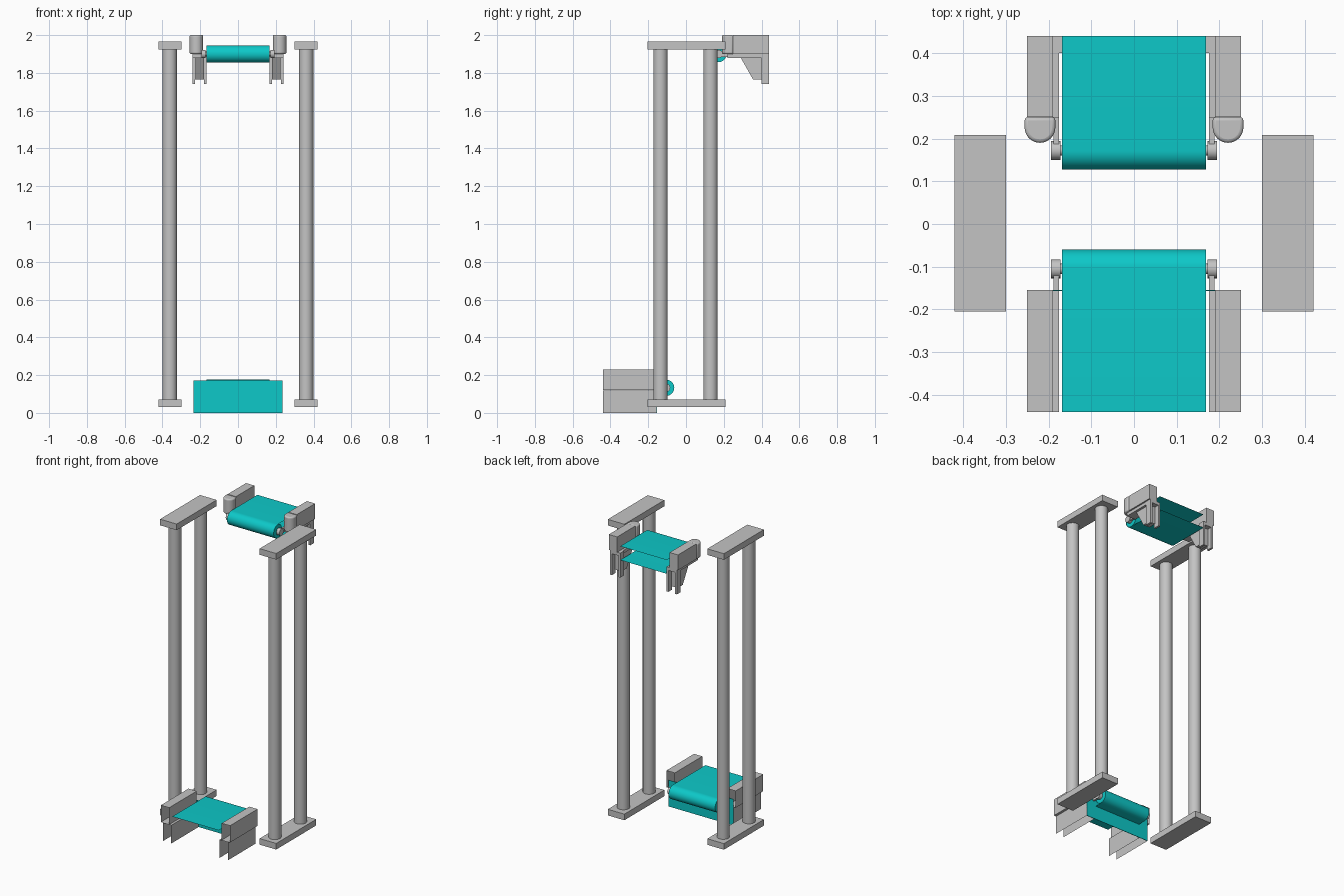
import bpy
import bmesh
import math

if "Cube" in bpy.data.objects:
    bpy.data.objects.remove(bpy.data.objects["Cube"], do_unlink=True)


def make_material(name, rgb):
    mat = bpy.data.materials.new(name)
    mat.use_nodes = True
    mat.diffuse_color = (*rgb, 1)
    mat.node_tree.nodes["Principled BSDF"].inputs["Base Color"].default_value = (*rgb, 1)
    return mat


grey = make_material("grey metal", (0.55, 0.55, 0.55))
teal = make_material("teal belt", (0.004, 0.58, 0.58))


def extrude(name, profile, axis, start, end, mat, closed=True, caps=True, smooth=False):
    """Sweep a 2D profile along an axis; the profile uses the other two axes in order."""
    bm = bmesh.new()

    def place(p, t):
        co = list(p)
        co.insert("xyz".index(axis), t)
        return bm.verts.new(co)

    a = [place(p, start) for p in profile]
    b = [place(p, end) for p in profile]
    n = len(profile)
    for i in range(n if closed else n - 1):
        j = (i + 1) % n
        bm.faces.new((a[i], a[j], b[j], b[i]))
    if closed and caps:
        bm.faces.new(a[::-1])
        bm.faces.new(b)
    bmesh.ops.recalc_face_normals(bm, faces=bm.faces)
    mesh = bpy.data.meshes.new(name)
    bm.to_mesh(mesh)
    bm.free()
    mesh.materials.append(mat)
    obj = bpy.data.objects.new(name, mesh)
    bpy.context.collection.objects.link(obj)
    if smooth:
        bpy.ops.object.select_all(action="DESELECT")
        obj.select_set(True)
        bpy.context.view_layer.objects.active = obj
        bpy.ops.object.shade_smooth_by_angle(angle=math.radians(35))
    return obj


def rect(a0, a1, b0, b1):
    return [(a0, b0), (a1, b0), (a1, b1), (a0, b1)]


def arc(ca, cb, r, start, end, steps):
    angles = [math.radians(start + (end - start) * i / steps) for i in range(steps + 1)]
    return [(ca + r * math.cos(t), cb + r * math.sin(t)) for t in angles]


def circle(ca, cb, r, steps=32):
    return arc(ca, cb, r, 0, 360, steps)[:-1]


def box(name, x, y, z, mat=grey):
    return extrude(name, rect(*x, *y), "z", *z, mat)


def mirrored(s, a, b):
    return tuple(sorted((s * a, s * b)))


UP_Y, UP_Z = 0.172, 1.90
LOW_Y, LOW_Z = -0.105, 0.133
R = 0.045

for s, side in ((1, "left"), (-1, "right")):
    # Upright frame: two posts between a foot and a head plate
    for label, z in (("foot", (0.03, 0.07)), ("head", (1.925, 1.965))):
        box(f"{side}_{label}_plate", mirrored(s, 0.30, 0.42), (-0.205, 0.208), z)
    for label, y in (("front", -0.135), ("back", 0.13)):
        extrude(f"{side}_{label}_post", circle(s * 0.361, y, 0.038), "z",
                0.07, 1.925, grey, smooth=True)

    # Lower side rail: open-ended shell over two hanging sheets
    extrude(f"{side}_lower_rail", rect(*mirrored(s, 0.19, 0.25), 0.12, 0.23), "y",
            -0.44, -0.155, grey, caps=False)
    sheet = [(s * 0.175, 0), (s * 0.175, 0.119), (s * 0.235, 0.119), (s * 0.235, 0)]
    extrude(f"{side}_lower_skirt", sheet, "y", -0.44, -0.155, grey, closed=False)

    # Upper side rail with rounded end cap
    box(f"{side}_upper_rail", mirrored(s, 0.19, 0.25), (0.25, 0.44), (1.90, 2.0))
    cap = [(s * 0.22 + 0.036, 0.25)] + arc(s * 0.22, 0.226, 0.036, 0, -180, 16) \
        + [(s * 0.22 - 0.036, 0.25)]
    cap_obj = extrude(f"{side}_rail_end_cap", cap, "z", 1.90, 2.0, grey, smooth=True)
    bevel = cap_obj.modifiers.new("rounded top", "BEVEL")
    bevel.width = 0.008
    bevel.segments = 3
    bevel.angle_limit = math.radians(50)

    # Wall bracket: ledge, tapered gusset and rear channel flanges
    box(f"{side}_bracket_ledge", mirrored(s, 0.175, 0.24), (0.22, 0.44), (1.88, 1.90))
    gusset = [(0.29, 1.88), (0.355, 1.765), (0.40, 1.765), (0.40, 1.88)]
    extrude(f"{side}_gusset", gusset, "x", *mirrored(s, 0.18, 0.225), grey)
    for label, x in (("inner", (0.167, 0.18)), ("outer", (0.228, 0.242))):
        box(f"{side}_{label}_flange", mirrored(s, *x), (0.40, 0.44), (1.74, 1.90))
    box(f"{side}_channel_web", mirrored(s, 0.18, 0.228), (0.40, 0.408), (1.765, 1.90))

    # Roller arms and axle pins
    for label, y, z, reach in (("upper", UP_Y, UP_Z, 0.25), ("lower", LOW_Y, LOW_Z, -0.155)):
        y0, y1 = sorted((y, reach))
        box(f"{side}_{label}_arm", mirrored(s, 0.176, 0.188), (y0, y1), (z - 0.015, z + 0.015))
        extrude(f"{side}_{label}_pin", circle(y, z, 0.022, 20), "x",
                *mirrored(s, 0.172, 0.194), grey, smooth=True)
        extrude(f"{side}_{label}_axle", circle(y, z, 0.012, 16), "x",
                *mirrored(s, 0.16, 0.178), grey, smooth=True)

# Upper belt: both runs wrapped around the front roller, open at the back
upper_loop = [(0.44, UP_Z + R)] + arc(UP_Y, UP_Z, R, 90, 270, 20) + [(0.44, UP_Z - R)]
extrude("upper_belt", upper_loop, "x", -0.168, 0.168, teal, closed=False, smooth=True)

# Lower belt: top run wrapped around the back roller
lower_loop = [(-0.44, LOW_Z + R)] + arc(LOW_Y, LOW_Z, R, 90, -90, 20) + [(-0.155, LOW_Z - R)]
extrude("lower_belt", lower_loop, "x", -0.168, 0.168, teal, closed=False, smooth=True)

# Rollers inside the belts
for label, y, z in (("upper", UP_Y, UP_Z), ("lower", LOW_Y, LOW_Z)):
    extrude(f"{label}_roller", circle(y, z, R - 0.002), "x", -0.167, 0.167, teal, smooth=True)

# Panel closing the space below the lower belt
box("lower_back_panel", (-0.235, 0.235), (-0.157, -0.154), (0, 0.172), teal)
